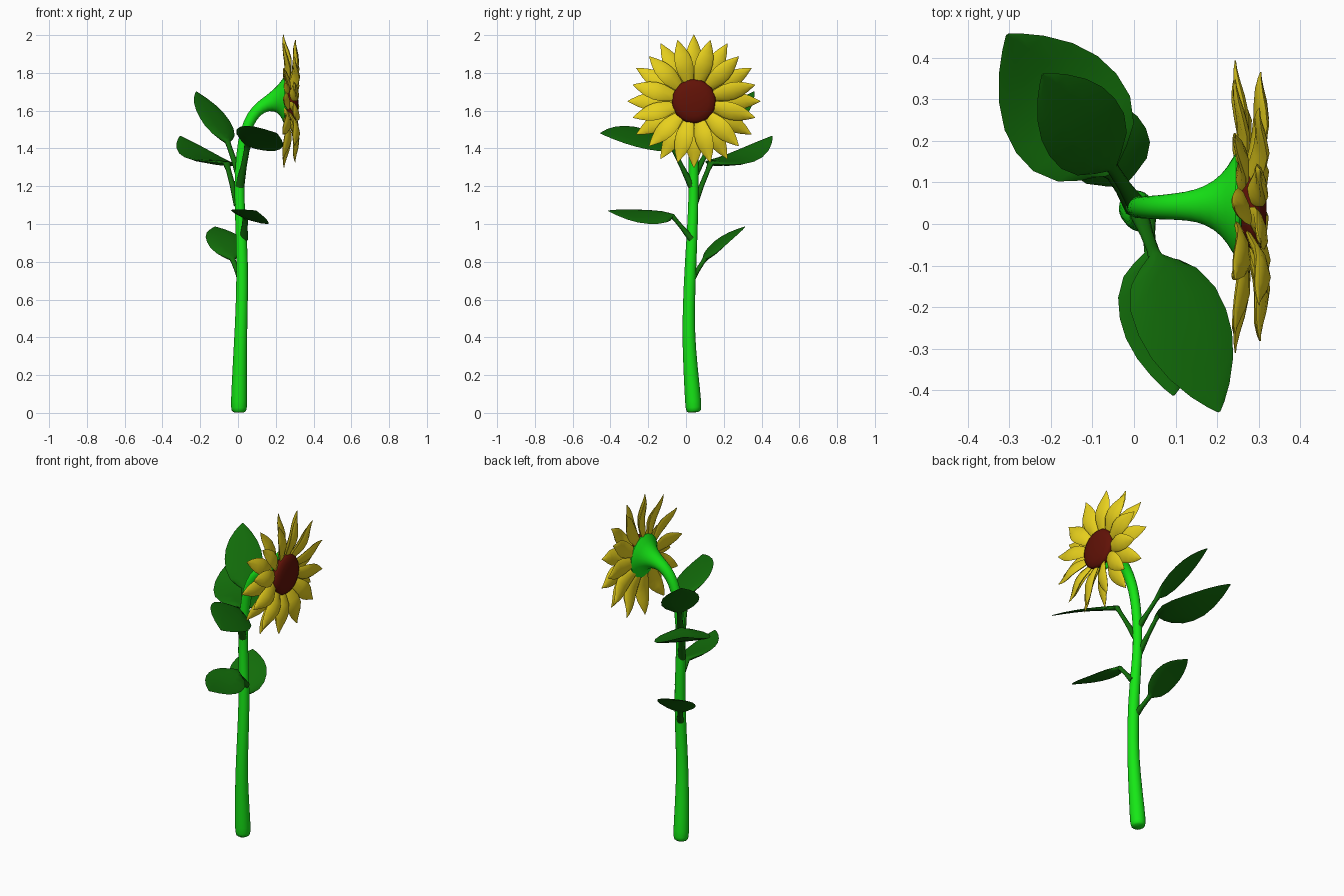
import bpy, bmesh, math, random
from mathutils import Vector as V

if "Cube" in bpy.data.objects:
    bpy.data.objects.remove(bpy.data.objects["Cube"])

random.seed(4)
Z = V((0, 0, 1))


def mat(name, rgb):
    m = bpy.data.materials.new(name)
    m.diffuse_color = (*rgb, 1)
    m.use_nodes = True
    m.node_tree.nodes["Principled BSDF"].inputs["Base Color"].default_value = m.diffuse_color
    return m


GREEN = mat("stem_green", (0.008, 0.80, 0.008))
LEAF = mat("leaf_green", (0.006, 0.15, 0.003))
YELLOW = mat("petal_yellow", (0.80, 0.63, 0.012))
RED = mat("seed_red", (0.12, 0.006, 0.002))


def loft(bm, pts, widths, thicks, side, n=10):
    """Closed skin of elliptical rings along a path."""
    rings = []
    for i, p in enumerate(pts):
        tan = (pts[min(i + 1, len(pts) - 1)] - pts[max(i - 1, 0)]).normalized()
        s = (side - tan * side.dot(tan)).normalized()
        up = tan.cross(s)
        rings.append([bm.verts.new(p + s * widths[i] * math.cos(a) + up * thicks[i] * math.sin(a))
                      for a in (2 * math.pi * k / n for k in range(n))])
    for r, q in zip(rings, rings[1:]):
        for k in range(n):
            bm.faces.new((r[k], r[(k + 1) % n], q[(k + 1) % n], q[k]))
    bm.faces.new(rings[0][::-1])
    bm.faces.new(rings[-1])


def finish(bm, name, material, angle=50, subsurf=0):
    bmesh.ops.recalc_face_normals(bm, faces=bm.faces)
    me = bpy.data.meshes.new(name)
    bm.to_mesh(me)
    bm.free()
    me.materials.append(material)
    me.shade_smooth()
    me.set_sharp_from_angle(angle=math.radians(angle))
    ob = bpy.data.objects.new(name, me)
    bpy.context.collection.objects.link(ob)
    if subsurf:
        ob.modifiers.new("smooth", 'SUBSURF').levels = subsurf
        ob.modifiers["smooth"].render_levels = subsurf
    return ob


# Stem: x, y, z, radius; bends over and flares into the back of the head
stem = [(0.005, 0.042, 0.0, 0.036), (0.005, 0.04, 0.02, 0.045), (0.006, 0.035, 0.1, 0.044),
        (0.012, 0.015, 0.35, 0.036), (0.02, 0.013, 0.55, 0.033), (0.024, 0.025, 0.8, 0.032),
        (0.014, 0.035, 1.0, 0.029), (0.006, 0.04, 1.15, 0.027), (0.01, 0.04, 1.3, 0.027),
        (0.025, 0.04, 1.44, 0.028), (0.055, 0.04, 1.54, 0.03), (0.10, 0.042, 1.605, 0.033),
        (0.15, 0.044, 1.635, 0.039), (0.195, 0.045, 1.65, 0.06), (0.228, 0.045, 1.653, 0.098),
        (0.246, 0.045, 1.653, 0.14), (0.262, 0.045, 1.653, 0.13)]
bm = bmesh.new()
loft(bm, [V(p[:3]) for p in stem], [p[3] for p in stem], [p[3] for p in stem], V((0, 1, 0)), 12)
finish(bm, "stem", GREEN, 70, 1)

# Leaves: stem joint, blade base, blade tip, half width, sideways tilt, arch
leaves = [
    ((0.01, 0.04, 1.25), (-0.055, 0.14, 1.435), (-0.22, 0.36, 1.70), 0.105, -0.15, 0.01),
    ((0.0, 0.04, 1.10), (-0.06, 0.13, 1.32), (-0.305, 0.455, 1.465), 0.154, -0.08, -0.04),
    ((0.01, 0.03, 1.20), (0.052, -0.08, 1.42), (0.205, -0.452, 1.48), 0.125, 0.56, 0.01),
    ((0.03, 0.03, 0.92), (0.04, -0.07, 1.04), (0.095, -0.412, 1.07), 0.105, 0.38, -0.015),
    ((0.02, 0.025, 0.70), (-0.03, 0.10, 0.815), (-0.12, 0.312, 0.985), 0.105, 0.0, 0.02),
]
shape = [(0, 0.15), (0.05, 0.45), (0.13, 0.75), (0.27, 0.96), (0.42, 1.0), (0.57, 0.93),
         (0.72, 0.74), (0.86, 0.45), (0.95, 0.2), (1, 0.03)]
for i, (joint, base, tip, w, tilt, arch) in enumerate(leaves):
    joint, base, tip = V(joint), V(base), V(tip)
    side = (tip - base).cross(Z).normalized() + Z * tilt
    pts = [joint, joint.lerp(base, 0.5), joint.lerp(base, 0.85)]
    wid, thk = [0.024, 0.016, 0.015], [0.02, 0.012, 0.011]
    for t, k in shape:
        pts.append(base.lerp(tip, t) + Z * arch * math.sin(math.pi * t))
        wid.append(w * k)
        thk.append(0.012 * (1 - t) + 0.002)
    bm = bmesh.new()
    loft(bm, pts, wid, thk, side)
    finish(bm, f"leaf_{i + 1}", LEAF)

# Petals: two rings of twelve, staggered by half a step
CY, CZ = 0.042, 1.65
outline = [(0, 0.35), (0.18, 0.7), (0.36, 0.96), (0.52, 1.0), (0.68, 0.85), (0.82, 0.55),
           (0.93, 0.24), (1, 0.03)]


def petal_ring(name, x0, reach, start, tip_dx):
    bm = bmesh.new()
    for k in range(12):
        a = math.radians(start + 30 * k)
        out = V((0, math.cos(a), math.sin(a)))
        side = V((random.uniform(0.1, 0.35), -math.sin(a), math.cos(a)))
        wave = random.uniform(0.008, 0.013)
        pts, wid, thk = [], [], []
        for t, s in outline:
            x = x0 + tip_dx * t + wave * math.sin(2 * math.pi * (t - 0.2))
            pts.append(V((x, CY, CZ)) + out * (0.08 + (reach - 0.08) * t))
            wid.append(0.048 * s)
            thk.append(0.012 * s + 0.001)
        loft(bm, pts, wid, thk, side, 8)
    finish(bm, name, YELLOW)


petal_ring("back_petals", 0.257, 0.352, 0, -0.005)
petal_ring("front_petals", 0.283, 0.335, 15, 0.03)

# Seed disc: domed turned profile facing +x
prof = [(0.255, 0.09), (0.275, 0.112), (0.290, 0.117), (0.303, 0.106), (0.312, 0.08),
        (0.317, 0.045), (0.319, 0.008)]
bm = bmesh.new()
loft(bm, [V((x, CY, CZ)) for x, r in prof], [r for x, r in prof], [r for x, r in prof],
     V((0, 1, 0)), 20)
finish(bm, "seed_disc", RED, 60)
